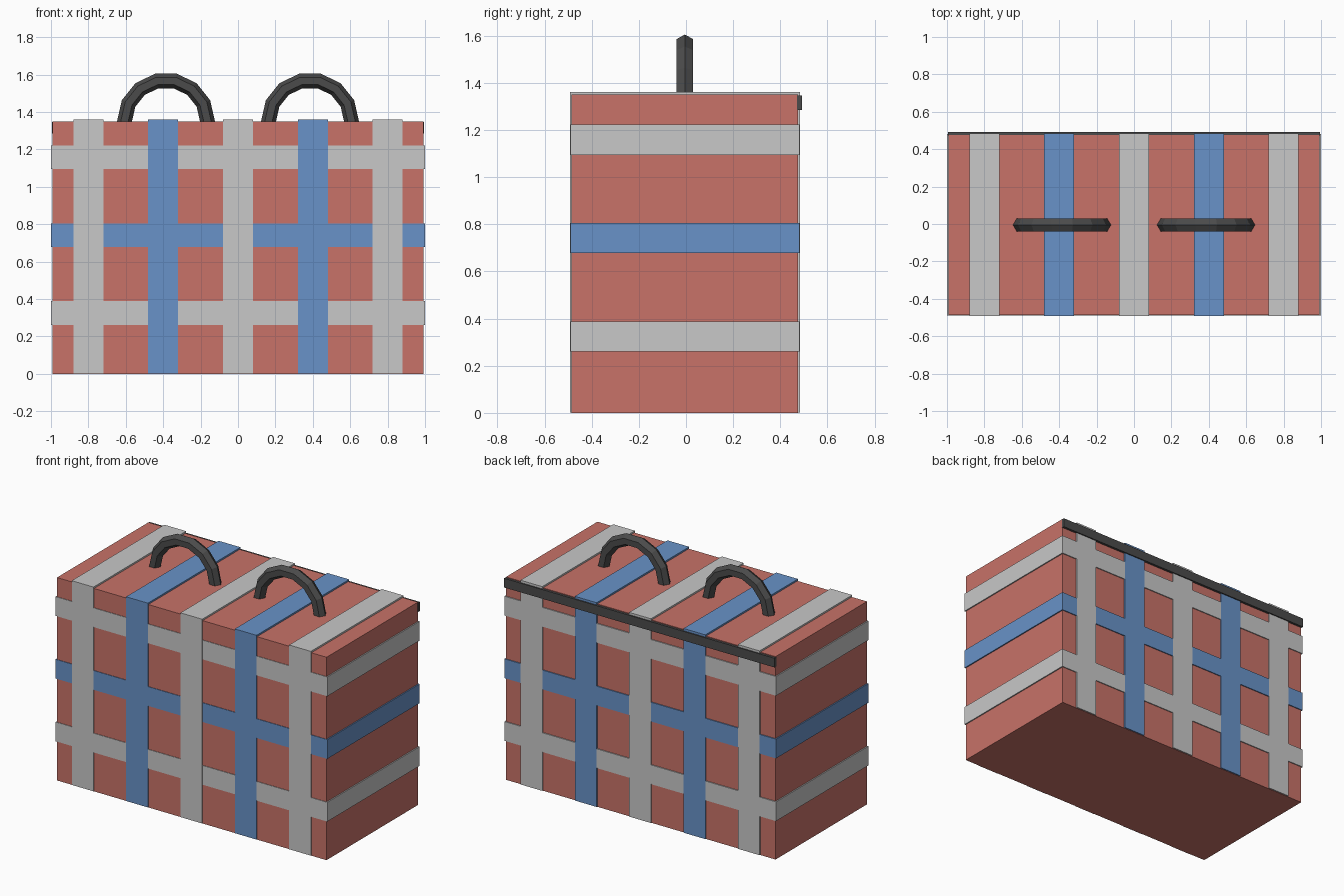
import bpy, bmesh, math

if "Cube" in bpy.data.objects:
    bpy.data.objects.remove(bpy.data.objects["Cube"])


def material(name, rgb):
    m = bpy.data.materials.new(name)
    m.diffuse_color = (*rgb, 1)
    m.use_nodes = True
    m.node_tree.nodes["Principled BSDF"].inputs["Base Color"].default_value = m.diffuse_color
    return m


RED = material("red_fabric", (0.58, 0.17, 0.14))
GREY = material("light_grey_stripe", (0.58, 0.58, 0.58))
BLUE = material("blue_stripe", (0.14, 0.29, 0.58))
DARK = material("dark_trim", (0.07, 0.07, 0.07))


def finish(name, bm, mat):
    bmesh.ops.recalc_face_normals(bm, faces=bm.faces)
    me = bpy.data.meshes.new(name)
    bm.to_mesh(me)
    bm.free()
    me.materials.append(mat)
    ob = bpy.data.objects.new(name, me)
    bpy.context.collection.objects.link(ob)
    return ob


def box(name, x, y, z, mat):
    """Box from (min, max) pairs."""
    bm = bmesh.new()
    bmesh.ops.create_cube(bm, size=1)
    for v in bm.verts:
        v.co = [r[0] if c < 0 else r[1] for c, r in zip(v.co, (x, y, z))]
    return finish(name, bm, mat)


def handle(name, cx, cy, cz, major=0.222, minor=0.04, segs=7, sides=6):
    """Half-ring carrying handle with a hexagonal section."""
    bm = bmesh.new()
    rings = []
    for i in range(segs + 1):
        a = math.pi * i / segs
        ring = []
        for j in range(sides):
            b = 2 * math.pi * j / sides
            r = major + minor * math.cos(b)
            ring.append(bm.verts.new((cx + r * math.cos(a),
                                      cy + minor * math.sin(b),
                                      cz + r * math.sin(a))))
        rings.append(ring)
    for p, q in zip(rings, rings[1:]):
        for j in range(sides):
            k = (j + 1) % sides
            bm.faces.new((p[j], p[k], q[k], q[j]))
    bm.faces.new(rings[0])
    bm.faces.new(rings[-1])
    return finish(name, bm, DARK)


# Bag body
box("bag_body", (-0.992, 0.992), (-0.486, 0.475), (0, 1.35), RED)

# Vertical stripes, wrapping front, top and back
for i in range(5):
    x = -0.8 + 0.4 * i
    box(f"vertical_stripe_{i + 1}", (x - 0.08, x + 0.08), (-0.491, 0.483),
        (0.002, 1.361), BLUE if i % 2 else GREY)

# Horizontal stripes, wrapping all four sides
for i in range(3):
    z = 0.324 + 0.417 * i
    box(f"horizontal_stripe_{i + 1}", (-1, 1), (-0.4895, 0.4815),
        (z - 0.064, z + 0.064), BLUE if i % 2 else GREY)

# Zip along the upper back edge
box("zip_strip", (-0.995, 0.995), (0.47, 0.491), (1.285, 1.346), DARK)

# Pair of handles on the lid
for side, x in (("left", -0.385), ("right", 0.385)):
    handle(f"{side}_handle", x, -0.005, 1.349)
